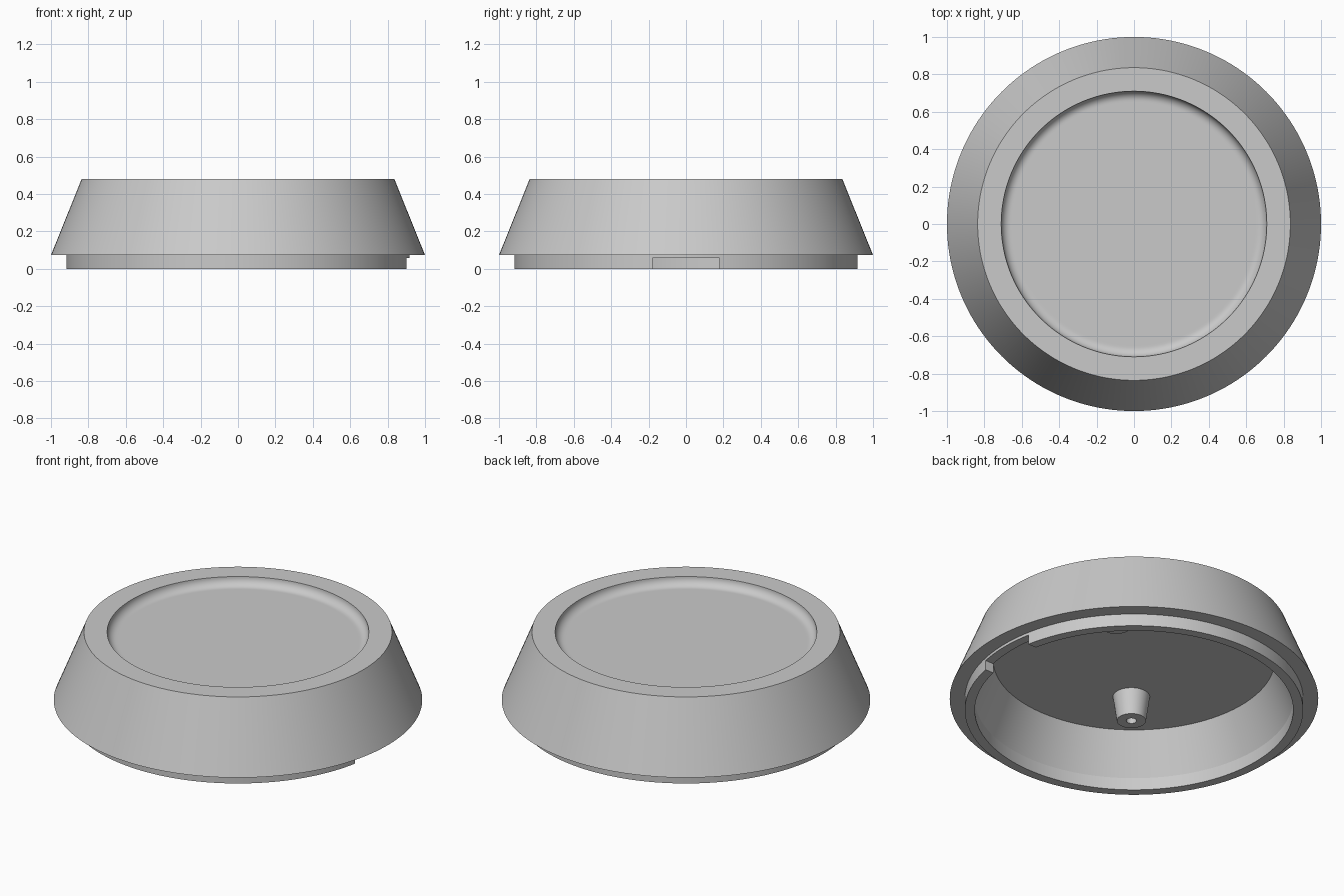
import bpy
import bmesh
from math import sin, cos, pi, radians
from mathutils import Matrix, Vector

cube = bpy.data.objects.get("Cube")
if cube:
    bpy.data.objects.remove(cube, do_unlink=True)

grey = bpy.data.materials.new("light grey")
grey.use_nodes = True
COLOUR = (0.59, 0.59, 0.59, 1)
grey.diffuse_color = COLOUR
grey.node_tree.nodes["Principled BSDF"].inputs["Base Color"].default_value = COLOUR


def add_object(name, bm):
    bmesh.ops.recalc_face_normals(bm, faces=bm.faces)
    mesh = bpy.data.meshes.new(name)
    bm.to_mesh(mesh)
    bm.free()
    mesh.materials.append(grey)
    ob = bpy.data.objects.new(name, mesh)
    bpy.context.collection.objects.link(ob)
    return ob


def select_only(ob):
    bpy.ops.object.select_all(action="DESELECT")
    ob.select_set(True)
    bpy.context.view_layer.objects.active = ob


def smooth(ob):
    select_only(ob)
    bpy.ops.object.shade_smooth_by_angle(angle=radians(20))


def lathe(name, profile, steps, location=(0, 0, 0)):
    """Revolve a (radius, height) profile; axis points become fan centres."""
    bm = bmesh.new()
    verts = [bm.verts.new((r, 0, z)) for r, z in profile]
    edges = [bm.edges.new(pair) for pair in zip(verts, verts[1:])]
    bmesh.ops.spin(bm, geom=verts + edges, cent=(0, 0, 0), axis=(0, 0, 1),
                   angle=2 * pi, steps=steps, use_merge=True)
    bmesh.ops.remove_doubles(bm, verts=bm.verts, dist=1e-5)
    ob = add_object(name, bm)
    ob.location = location
    return ob


# Thick tapered shell: ceiling, sloping cavity, skirt, outer wall, dished top
CEILING, TOP, FILLET, DISH, LIP = 0.318, 0.48, 0.05, 0.71, 0.073
FLOOR = TOP - FILLET
fillet = [(DISH - FILLET + FILLET * cos(a), TOP - FILLET * sin(a))
          for a in (i * pi / 16 for i in range(9))]
shell = lathe("cap_shell", [
    (0, CEILING), (0.765, CEILING), (0.864, LIP), (0.864, 0), (0.918, 0),
    (0.918, LIP), (1, LIP), (0.836, TOP)] + fillet
    + [(DISH - FILLET - 0.01, FLOOR), (0, FLOOR)], 160)

# Notch through the skirt on the left side
bm = bmesh.new()
bmesh.ops.create_cube(bm, size=1, matrix=Matrix.Translation((0.9, 0, 0.005))
                      @ Matrix.Diagonal(Vector((0.3, 0.36, 0.104, 1))))
cutter = add_object("notch_cutter", bm)
cutter.hide_render = True
cut = shell.modifiers.new("notch", "BOOLEAN")
cut.operation = "DIFFERENCE"
cut.solver = "EXACT"
cut.object = cutter
select_only(shell)
bpy.ops.object.modifier_apply(modifier=cut.name)
bpy.data.objects.remove(cutter, do_unlink=True)
smooth(shell)

# Tapered mounting posts with blind holes, hanging from the ceiling
TIP = CEILING - 0.15
post_profile = [(0.1, CEILING), (0.079, TIP), (0.028, TIP),
                (0.028, TIP + 0.1), (0, TIP + 0.1)]
for name, x, y in (("front_post", -0.25, -0.32), ("back_post", 0.47, 0.41)):
    smooth(lathe(name, post_profile, 48, (x, y, 0)))
